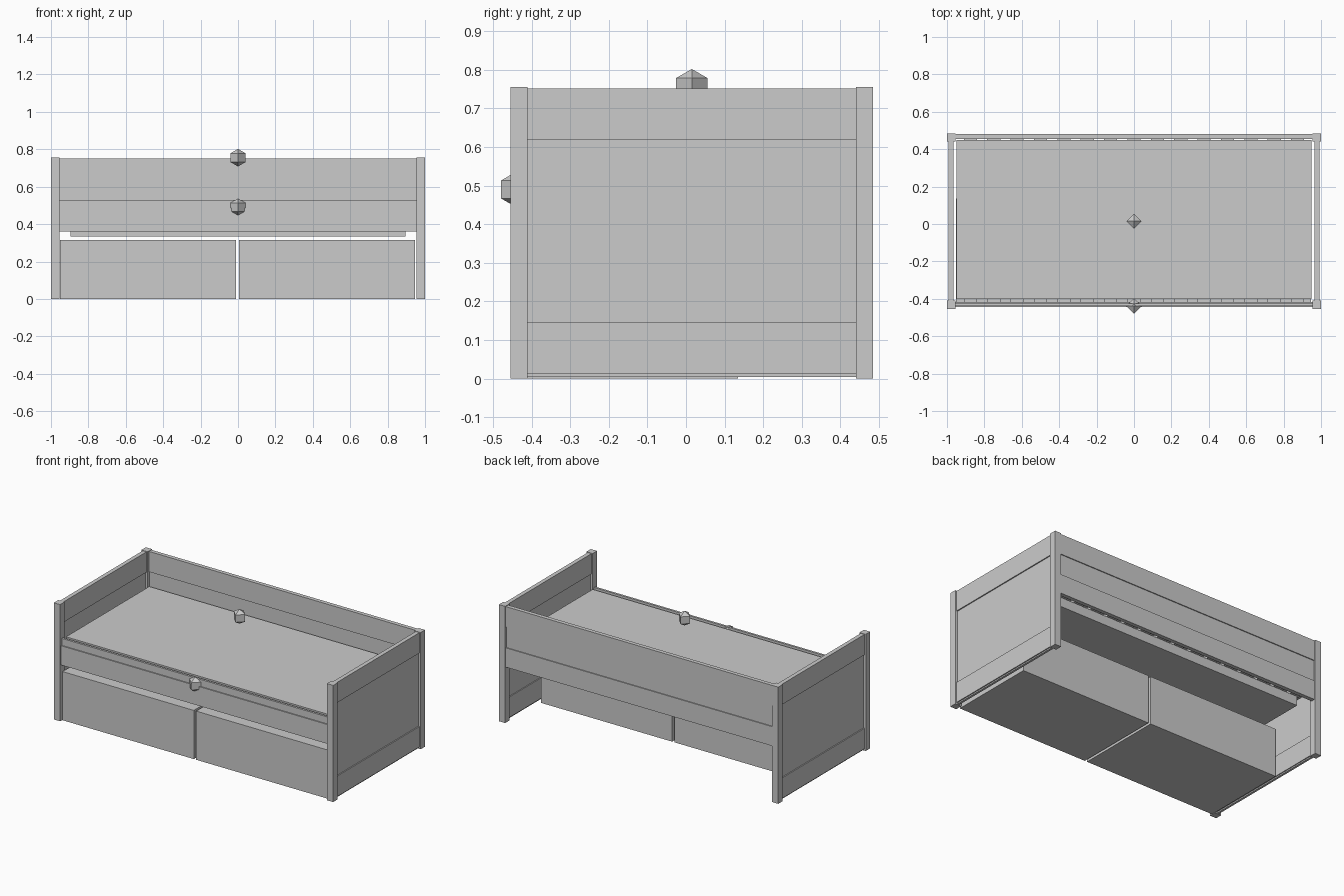
import bpy

if "Cube" in bpy.data.objects:
    bpy.data.objects.remove(bpy.data.objects["Cube"])


def box(name, x, y, z):
    """Box from (min, max) pairs."""
    bpy.ops.mesh.primitive_cube_add(
        size=1, location=[(a + b) / 2 for a, b in (x, y, z)])
    ob = bpy.context.object
    ob.name = name
    ob.scale = [b - a for a, b in (x, y, z)]
    bpy.ops.object.transform_apply(location=False, rotation=False, scale=True)
    return ob


def gem(name, loc, r=0.047):
    """Eight-sided diamond marker."""
    bpy.ops.mesh.primitive_uv_sphere_add(segments=4, ring_count=2, radius=r, location=loc)
    bpy.context.object.name = name


INNER = (-0.41, 0.44)
for side, s in (("left", -1), ("right", 1)):
    def span(a, b):
        return tuple(sorted((s * a, s * b)))

    # Corner posts
    box(f"{side}_front_post", span(0.955, 1), (-0.455, -0.41), (0, 0.755))
    box(f"{side}_back_post", span(0.955, 1), (0.44, 0.485), (0, 0.755))
    # End boards: recessed panel between two rails
    box(f"{side}_end_panel", span(0.97, 0.984), INNER, (0.004, 0.745))
    box(f"{side}_end_top_rail", span(0.964, 0.991), INNER, (0.62, 0.752))
    box(f"{side}_end_bottom_rail", span(0.964, 0.991), INNER, (0.012, 0.145))

LONG = (-0.955, 0.955)
# Back board
box("back_panel", LONG, (0.461, 0.474), (0.37, 0.745))
box("back_top_rail", LONG, (0.454, 0.48), (0.62, 0.752))
box("back_bottom_rail", LONG, (0.454, 0.48), (0.36, 0.485))

# Front board
box("front_panel", LONG, (-0.438, -0.424), (0.37, 0.53))
box("front_rail", LONG, (-0.445, -0.418), (0.36, 0.485))

# Mattress, slats and base slab
box("mattress", (-0.95, 0.95), (-0.402, 0.45), (0.42, 0.528))
box("base_slab", (-0.895, 0.895), (-0.365, 0.395), (0.335, 0.395))
for i in range(15):
    cx = -0.875 + i * 0.125
    box(f"slat_{i + 1}", (cx - 0.035, cx + 0.035), (-0.418, 0.454), (0.395, 0.42))

# Under-bed drawers
box("left_drawer", (-0.952, -0.012), (-0.435, 0.135), (0, 0.315))
box("right_drawer", (0.005, 0.945), (-0.435, 0.135), (0, 0.315))

# Diamond ornaments
gem("top_diamond", (0, 0.015, 0.755))
gem("front_diamond", (0, -0.438, 0.49))
